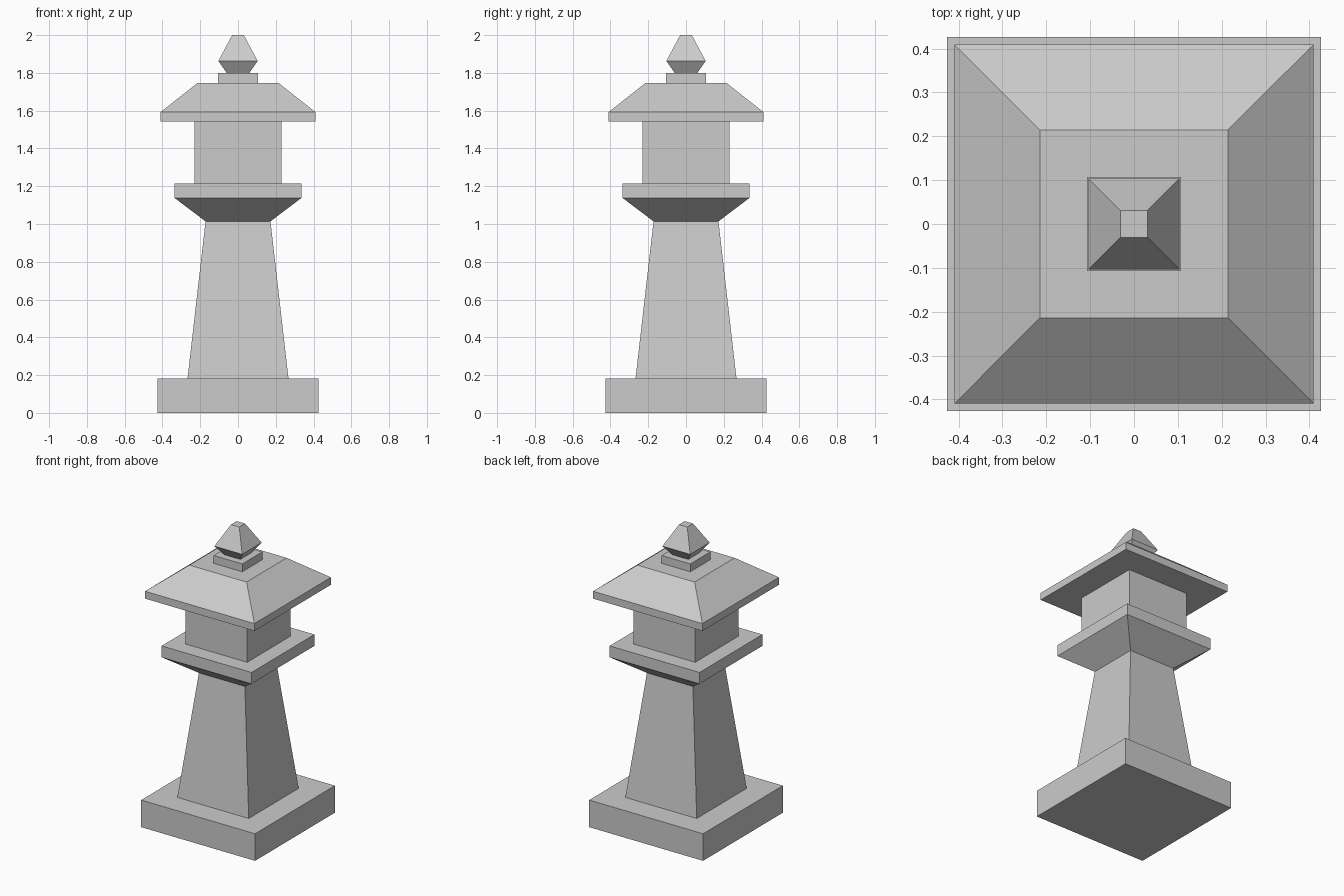
import bpy
import bmesh

if "Cube" in bpy.data.objects:
    bpy.data.objects.remove(bpy.data.objects["Cube"])


def square_loft(name, profile):
    """Closed square solid from (half_width, z) levels, bottom to top."""
    bm = bmesh.new()
    rings = [[bm.verts.new((sx * h, sy * h, z))
              for sx, sy in ((-1, -1), (1, -1), (1, 1), (-1, 1))]
             for h, z in profile]
    bm.faces.new(rings[0][::-1])
    bm.faces.new(rings[-1])
    for low, high in zip(rings, rings[1:]):
        for i in range(4):
            j = (i + 1) % 4
            bm.faces.new((low[i], low[j], high[j], high[i]))
    mesh = bpy.data.meshes.new(name)
    bm.to_mesh(mesh)
    bm.free()
    obj = bpy.data.objects.new(name, mesh)
    bpy.context.collection.objects.link(obj)
    return obj


# Stone lantern, stacked from the ground up
square_loft("base", [(0.426, 0), (0.426, 0.183)])
square_loft("tapered_pillar", [(0.267, 0.183), (0.172, 1.014)])
square_loft("flared_platform", [(0.172, 1.014), (0.336, 1.138), (0.336, 1.215)])
square_loft("light_chamber", [(0.23, 1.215), (0.23, 1.543)])
square_loft("roof", [(0.409, 1.543), (0.409, 1.593), (0.214, 1.747)])
square_loft("roof_collar", [(0.107, 1.747), (0.107, 1.80)])
square_loft("finial", [(0.06, 1.80), (0.104, 1.863), (0.031, 2.0)])
